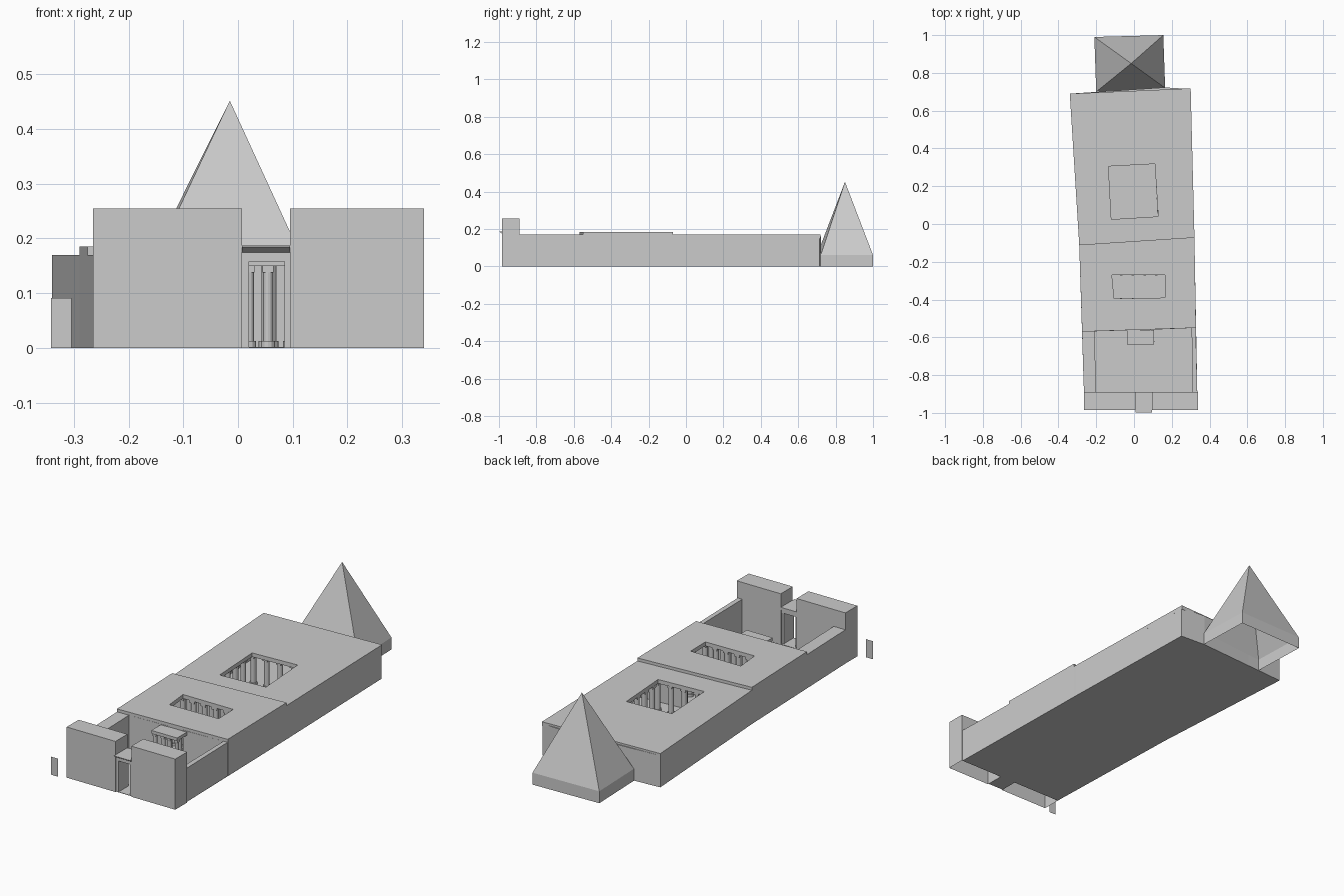
import bpy, bmesh, math
from mathutils import Vector

if "Cube" in bpy.data.objects:
    bpy.data.objects.remove(bpy.data.objects["Cube"])


def finish(name, bm):
    bmesh.ops.recalc_face_normals(bm, faces=bm.faces[:])
    me = bpy.data.meshes.new(name)
    bm.to_mesh(me)
    bm.free()
    ob = bpy.data.objects.new(name, me)
    bpy.context.collection.objects.link(ob)
    return ob


def prism(name, pts, z0, z1, bottom=True):
    """Extruded outline, optionally open underneath."""
    bm = bmesh.new()
    lo = [bm.verts.new((x, y, z0)) for x, y in pts]
    hi = [bm.verts.new((x, y, z1)) for x, y in pts]
    n = len(pts)
    for i in range(n):
        j = (i + 1) % n
        bm.faces.new((lo[i], lo[j], hi[j], hi[i]))
    bm.faces.new(hi)
    if bottom:
        bm.faces.new(lo[::-1])
    return finish(name, bm)


def box(name, x0, x1, y0, y1, z0, z1, bottom=True):
    return prism(name, [(x0, y0), (x1, y0), (x1, y1), (x0, y1)], z0, z1, bottom)


def roof(name, outer, hole, z0, z1):
    """Four-sided slab with a four-sided skylight."""
    bm = bmesh.new()
    ring = [[bm.verts.new((x, y, z)) for x, y in loop]
            for z in (z0, z1) for loop in (outer, hole)]
    ol, il, oh, ih = ring
    for i in range(4):
        j = (i + 1) % 4
        for a, b in ((ol, oh), (il, ih), (ol, il), (oh, ih)):
            bm.faces.new((a[i], a[j], b[j], b[i]))
    return finish(name, bm)


def column(x, y, top, r=0.013):
    """Round shaft with a round base and a square cap block."""
    bm = bmesh.new()
    for rad, z0, z1 in ((r * 1.4, 0.0, 0.013), (r, 0.013, top - 0.012)):
        res = bmesh.ops.create_cone(bm, cap_ends=True, segments=12, radius1=rad,
                                    radius2=rad, depth=z1 - z0)
        bmesh.ops.translate(bm, verts=res["verts"], vec=(x, y, (z0 + z1) / 2))
    res = bmesh.ops.create_cube(bm, size=1)
    bmesh.ops.scale(bm, verts=res["verts"], vec=(2.2 * r, 2.2 * r, 0.012))
    bmesh.ops.translate(bm, verts=res["verts"], vec=(x, y, top - 0.006))
    return finish("column", bm)


# Floor under court and halls
bm = bmesh.new()
bm.faces.new([bm.verts.new((x, y, 0)) for x, y in
              ((-.265, -.89), (.335, -.89), (.32, -.08), (.30, .715), (-.34, .69), (-.29, -.11))])
finish("floor", bm)
box("gate_floor", .01, .095, -.98, -.89, 0, .002)

# Pylon towers at the front
box("left_pylon", -.265, .007, -.985, -.89, 0, .255, False)
box("right_pylon", .095, .34, -.985, -.89, 0, .255, False)

# Gate between the towers, with a flared cornice
box("left_gate_jamb", .007, .02, -.98, -.90, 0, .16)
box("right_gate_jamb", .085, .095, -.98, -.90, 0, .16)
box("gate_lintel", .007, .095, -.98, -.895, .158, .174)
prof = [(-.98, .174), (-.984, .176), (-.997, .184), (-.997, .187), (-.89, .187), (-.89, .174)]
bm = bmesh.new()
a = [bm.verts.new((.007, y, z)) for y, z in prof]
b = [bm.verts.new((.095, y, z)) for y, z in prof]
for i in range(6):
    bm.faces.new((a[i], a[(i + 1) % 6], b[(i + 1) % 6], b[i]))
bm.faces.new(a)
bm.faces.new(b)
finish("gate_cornice", bm)

# Open court walls
prism("left_court_wall", [(-.265, -.89), (-.20, -.89), (-.21, -.565), (-.275, -.57)], 0, .17)
prism("right_court_wall", [(.31, -.89), (.335, -.89), (.327, -.55), (.305, -.55)], 0, .17)

# Small porch in the court
box("porch_roof", -.037, .107, -.637, -.56, .15, .166)
for x in (-.025, .02, .055, .095):
    column(x, -.622, .15, .009)

# Front hall walls with doorways
prism("front_hall_left_wall", [(-.275, -.57), (-.25, -.57), (-.265, -.11), (-.29, -.11)], 0, .17)
prism("front_hall_right_wall", [(.305, -.55), (.328, -.55), (.32, -.07), (.298, -.07)], 0, .17)
prism("hall_front_left", [(-.272, -.57), (0, -.562), (0, -.522), (-.272, -.53)], 0, .17, False)
prism("hall_front_right", [(.085, -.56), (.325, -.55), (.325, -.51), (.085, -.52)], 0, .17, False)
prism("partition_left", [(-.285, -.135), (-.03, -.12), (-.03, -.075), (-.285, -.09)], 0, .16, False)
prism("partition_right", [(.07, -.115), (.32, -.10), (.32, -.055), (.07, -.07)], 0, .16, False)
roof("front_hall_roof", [(-.275, -.57), (.328, -.55), (.32, -.07), (-.29, -.11)],
     [(-.105, -.395), (.165, -.39), (.163, -.27), (-.117, -.27)], .165, .185)

# Rear hall walls and roof
prism("rear_hall_left_wall", [(-.29, -.11), (-.265, -.11), (-.315, .69), (-.34, .69)], 0, .16)
prism("rear_hall_right_wall", [(.295, -.07), (.32, -.07), (.30, .715), (.275, .715)], 0, .16)
prism("rear_hall_back_wall", [(-.338, .665), (.30, .69), (.30, .715), (.16, .723), (-.34, .69)], 0, .16)
roof("rear_hall_roof", [(-.29, -.11), (.32, -.07), (.30, .718), (-.34, .69)],
     [(-.12, .025), (.128, .04), (.11, .318), (-.135, .305)], .15, .17)
prism("sanctuary_wall", [(.12, .41), (.14, .41), (.13, .65), (.11, .65)], 0, .15, False)

# Columns around the skylights
for i in range(6):
    for y in (-.46, -.41, -.255, -.20):
        column(-.13 + i * .062, y, .165)
for i in range(5):
    for y in (.005, .33):
        column(-.145 + i * .072, y + .004 * i, .15)
for i in range(1, 5):
    for x in (-.145, .143):
        column(x - .003 * i, .005 + i * .065, .15)

# Pyramid on a low plinth, hollow underneath
base = [(-.20, .70), (.165, .72), (.155, 1.0), (-.21, .99)]
bm = bmesh.new()
lo = [bm.verts.new((x, y, 0)) for x, y in base]
hi = [bm.verts.new((x, y, .06)) for x, y in base]
apex = bm.verts.new((-.015, .85, .452))
for i in range(4):
    j = (i + 1) % 4
    bm.faces.new((lo[i], lo[j], hi[j], hi[i]))
    bm.faces.new((hi[i], hi[j], apex))
finish("pyramid", bm)

# Thin upright slab standing left of the front
bm = bmesh.new()
bm.faces.new([bm.verts.new(p) for p in
              ((-.342, -1, 0), (-.304, -1, 0), (-.304, -1, .091), (-.342, -1, .091))])
finish("standing_slab", bm)
